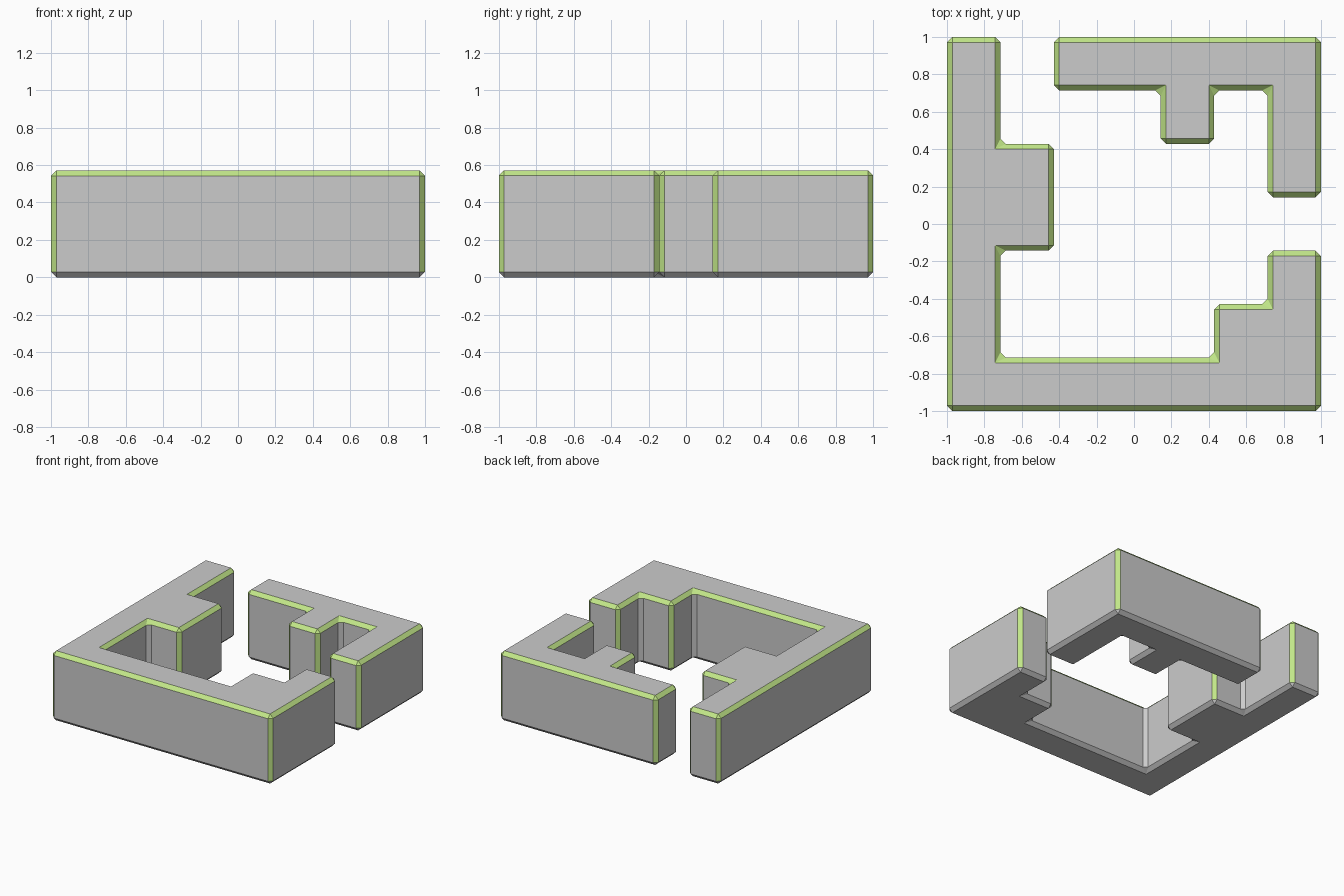
import bpy
import bmesh

if "Cube" in bpy.data.objects:
    bpy.data.objects.remove(bpy.data.objects["Cube"])

CELL = 2 / 7          # footprint is a 7 x 7 grid, two cells tall
HEIGHT = 2 * CELL
BEVEL = 0.1 * CELL

grey = bpy.data.materials.new("grey")
grey.diffuse_color = (0.8, 0.8, 0.8, 1)
grey.use_nodes = True
grey.node_tree.nodes["Principled BSDF"].inputs["Base Color"].default_value = grey.diffuse_color
green = bpy.data.materials.new("green_trim")
green.diffuse_color = (0.54, 0.8, 0.25, 1)
green.use_nodes = True
green.node_tree.nodes["Principled BSDF"].inputs["Base Color"].default_value = green.diffuse_color


def wall(name, outline):
    """Extrude a grid outline, chamfer every edge, colour the trim."""
    bm = bmesh.new()
    base = bm.faces.new([bm.verts.new((x * CELL - 1, y * CELL - 1, 0)) for x, y in outline])
    ext = bmesh.ops.extrude_face_region(bm, geom=[base])["geom"]
    top = [v for v in ext if isinstance(v, bmesh.types.BMVert)]
    bmesh.ops.translate(bm, verts=top, vec=(0, 0, HEIGHT))
    bmesh.ops.recalc_face_normals(bm, faces=bm.faces[:])
    bmesh.ops.bevel(bm, geom=bm.edges[:], offset=BEVEL, offset_type='OFFSET',
                    segments=1, profile=0.5, affect='EDGES')
    bm.normal_update()
    # Green on the top chamfers and the outward upright chamfers
    for f in bm.faces:
        n = f.normal
        sloped = max(abs(c) for c in n) < 0.95
        upright = abs(n.z) < 0.1
        convex = all(e.is_convex for e in f.edges if abs(e.verts[0].co.z - e.verts[1].co.z) > BEVEL * 2)
        if sloped and (n.z > 0.1 or (upright and convex)):
            f.material_index = 1
    mesh = bpy.data.meshes.new(name)
    bm.to_mesh(mesh)
    bm.free()
    mesh.materials.append(grey)
    mesh.materials.append(green)
    obj = bpy.data.objects.new(name, mesh)
    bpy.context.collection.objects.link(obj)


# Long wall: left arm with a block, front bar, stepped right end
wall("main_wall", [(0, 0), (7, 0), (7, 3), (6, 3), (6, 2), (5, 2), (5, 1),
                   (1, 1), (1, 3), (2, 3), (2, 5), (1, 5), (1, 7), (0, 7)])
# Back corner wall with a tooth
wall("corner_wall", [(2, 6), (4, 6), (4, 5), (5, 5), (5, 6), (6, 6),
                     (6, 4), (7, 4), (7, 7), (2, 7)])
